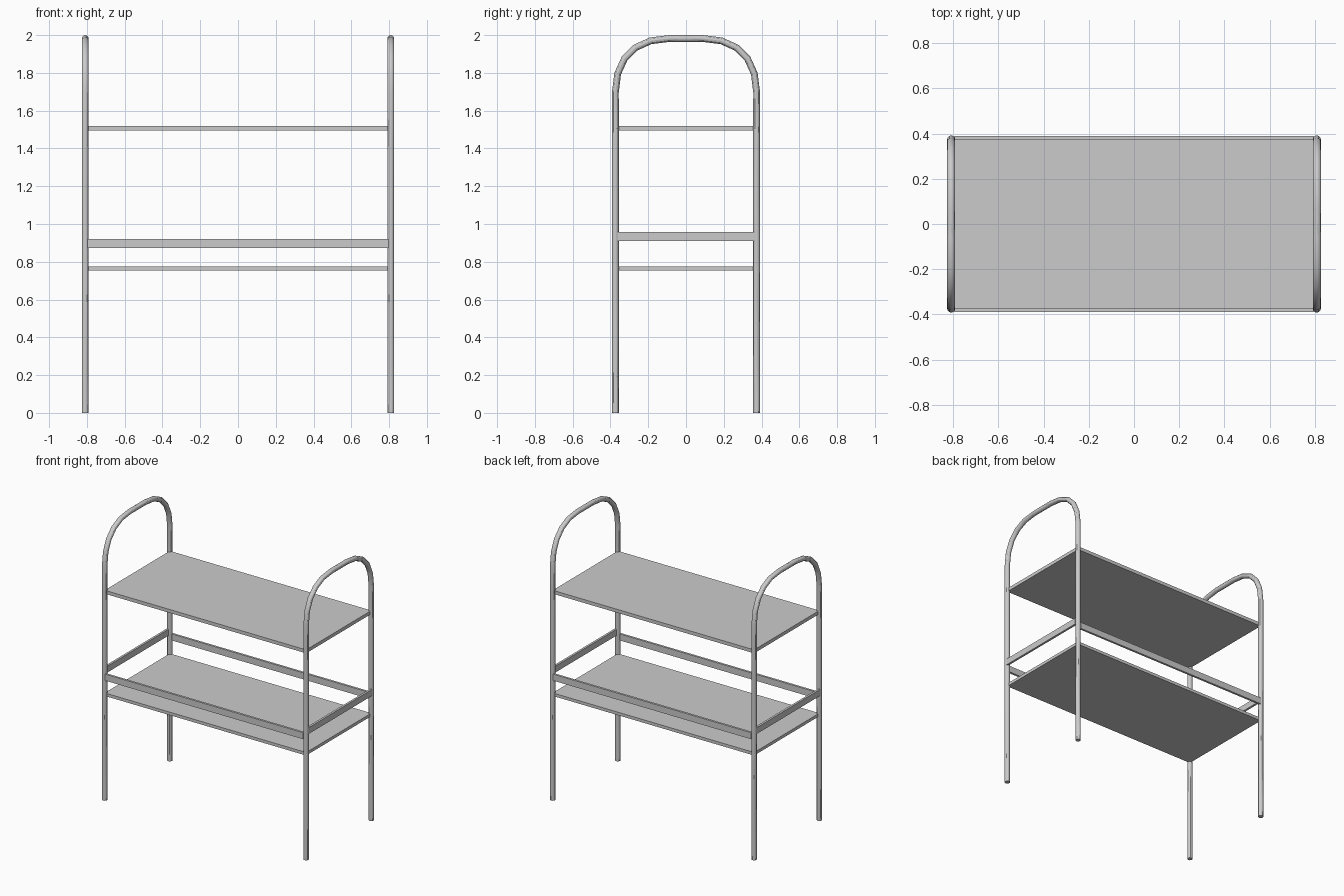
import bpy
from mathutils import Vector

cube = bpy.data.objects.get("Cube")
if cube:
    bpy.data.objects.remove(cube, do_unlink=True)

POST_X, POST_Y, TUBE_R = 0.809, 0.374, 0.018
TOP = 2 - TUBE_R
BEND = 0.284            # size of the rounded corner
HANDLE = 0.63 * BEND

grey = bpy.data.materials.new("light grey metal")
grey.use_nodes = True
colour = (0.6, 0.6, 0.6, 1)
grey.diffuse_color = colour
grey.node_tree.nodes["Principled BSDF"].inputs["Base Color"].default_value = colour


def box(name, low, high):
    """Box between two opposite corners."""
    low, high = Vector(low), Vector(high)
    bpy.ops.mesh.primitive_cube_add(size=1, location=(low + high) / 2)
    ob = bpy.context.object
    ob.name = name
    ob.scale = high - low
    bpy.ops.object.transform_apply(location=False, rotation=False, scale=True)
    ob.data.materials.append(grey)


def hoop(name, x):
    """Bent tube: two legs joined by a rounded arch."""
    curve = bpy.data.curves.new(name, "CURVE")
    curve.dimensions = "3D"
    curve.resolution_u = 5
    curve.bevel_depth = TUBE_R
    curve.bevel_resolution = 4
    curve.use_fill_caps = True
    spring = TOP - BEND
    flat = POST_Y - BEND
    # each point: y, z, and the direction of travel
    path = [(-POST_Y, 0, 0, 1), (-POST_Y, spring, 0, 1), (-flat, TOP, 1, 0),
            (flat, TOP, 1, 0), (POST_Y, spring, 0, -1), (POST_Y, 0, 0, -1)]
    spline = curve.splines.new("BEZIER")
    spline.bezier_points.add(len(path) - 1)
    for i, (p, (y, z, dy, dz)) in enumerate(zip(spline.bezier_points, path)):
        p.handle_left_type = p.handle_right_type = "FREE"
        bend_before, bend_after = i in (2, 4), i in (1, 3)
        step = Vector((0, dy, dz))
        p.co = (x, y, z)
        p.handle_left = p.co - step * (HANDLE if bend_before else 0.05)
        p.handle_right = p.co + step * (HANDLE if bend_after else 0.05)
    ob = bpy.data.objects.new(name, curve)
    bpy.context.collection.objects.link(ob)
    bpy.ops.object.select_all(action="DESELECT")
    ob.select_set(True)
    bpy.context.view_layer.objects.active = ob
    bpy.ops.object.convert(target="MESH")
    ob = bpy.context.object
    ob.name = name
    ob.data.materials.clear()
    ob.data.materials.append(grey)
    bpy.ops.object.shade_smooth_by_angle()


# End frames
hoop("left_end_frame", POST_X)
hoop("right_end_frame", -POST_X)

# Shelves
for name, z0, z1 in (("lower_shelf", 0.753, 0.775), ("upper_shelf", 1.495, 1.52)):
    box(name, (-POST_X, -POST_Y, z0), (POST_X, POST_Y, z1))

# Guard rails: long ones at front and back, higher short ones at the ends
for side, long_name, short_name in ((-1, "front_rail", "right_rail"),
                                    (1, "back_rail", "left_rail")):
    y = sorted((side * POST_Y, side * 0.39))
    box(long_name, (-0.797, y[0], 0.874), (0.797, y[1], 0.921))
    x = sorted((side * POST_X, side * 0.825))
    box(short_name, (x[0], -0.362, 0.911), (x[1], 0.362, 0.957))
